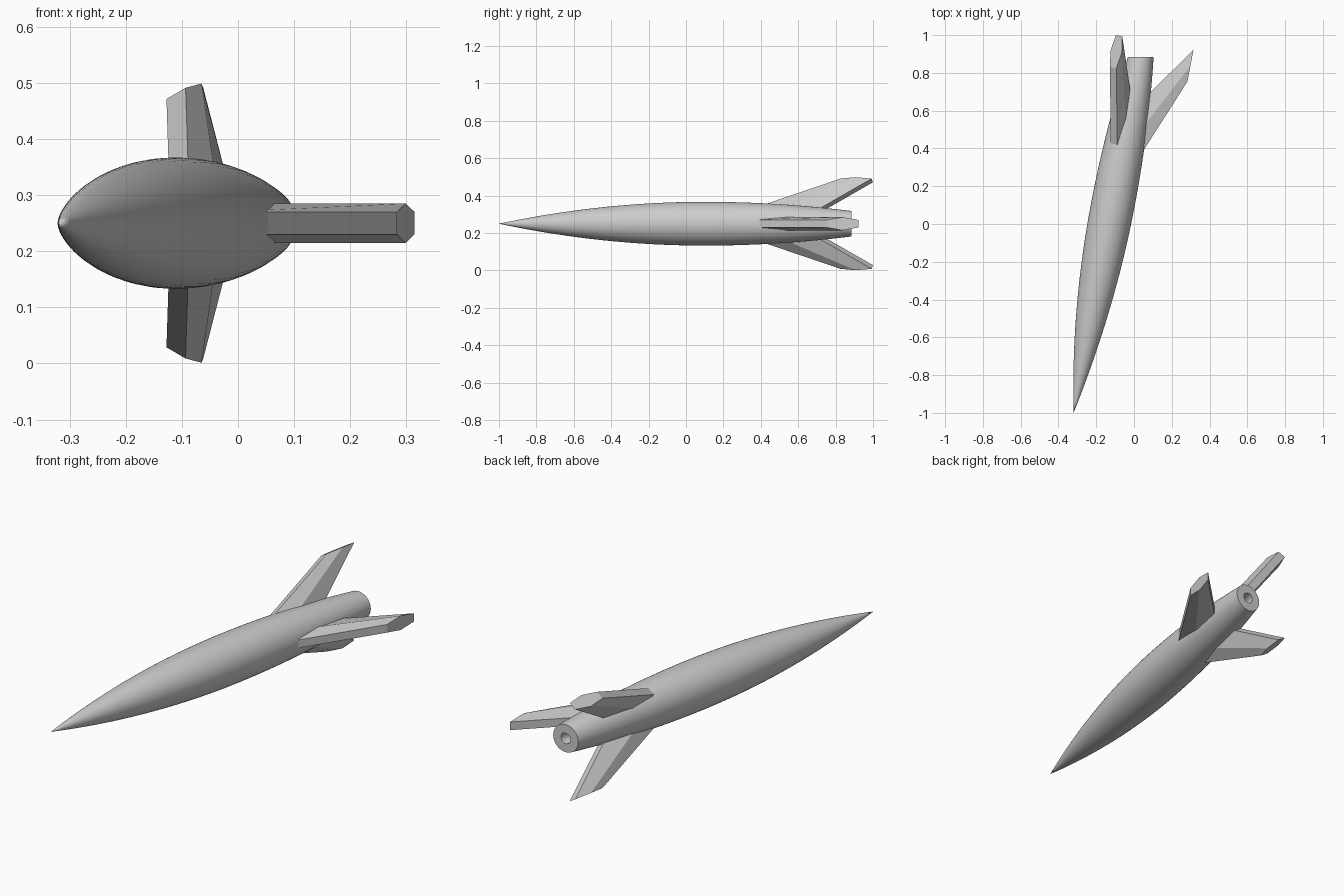
import bpy, bmesh, math
from mathutils import Vector, Matrix

if "Cube" in bpy.data.objects:
    bpy.data.objects.remove(bpy.data.objects["Cube"], do_unlink=True)

grey = bpy.data.materials.new("plain_grey")
grey.use_nodes = True
colour = (0.6, 0.6, 0.6, 1)
grey.diffuse_color = colour
grey.node_tree.nodes["Principled BSDF"].inputs["Base Color"].default_value = colour

NOSE = Vector((-0.32, -1.0, 0.25))
TAIL = Vector((0.036, 0.885, 0.25))
AXIS = (TAIL - NOSE).normalized()
UP = Vector((0, 0, 1))
SIDE = AXIS.cross(UP)


def finish(name, bm):
    bmesh.ops.recalc_face_normals(bm, faces=bm.faces)
    mesh = bpy.data.meshes.new(name)
    bm.to_mesh(mesh)
    bm.free()
    mesh.materials.append(grey)
    obj = bpy.data.objects.new(name, mesh)
    bpy.context.collection.objects.link(obj)
    return obj


def hull_radius(y):
    if y < 0.1:
        return 0.117 * (1 - ((y - 0.1) / 1.1) ** 2)
    return 0.117 - 0.049 * ((y - 0.1) / 0.785) ** 2


def build_body(steps=36, sides=48):
    # Hull rings from nose to tail, then the recessed exhaust bore
    bm = bmesh.new()
    ys = [NOSE.y + (TAIL.y - NOSE.y) * i / steps for i in range(1, steps + 1)]
    profile = [(y, hull_radius(y)) for y in ys]
    profile += [(TAIL.y, 0.026), (TAIL.y - 0.08, 0.026)]
    tip = bm.verts.new(NOSE)
    previous = None
    for y, radius in profile:
        centre = NOSE.lerp(TAIL, (y - NOSE.y) / (TAIL.y - NOSE.y))
        ring = []
        for k in range(sides):
            a = math.tau * k / sides
            ring.append(bm.verts.new(centre + radius * Vector((math.cos(a), 0, math.sin(a)))))
        for k in range(sides):
            n = (k + 1) % sides
            if previous:
                bm.faces.new((previous[k], previous[n], ring[n], ring[k]))
            else:
                bm.faces.new((tip, ring[n], ring[k]))
        previous = ring
    bm.faces.new(previous)
    body = finish("body", bm)
    bpy.ops.object.select_all(action="DESELECT")
    body.select_set(True)
    bpy.context.view_layer.objects.active = body
    bpy.ops.object.shade_smooth_by_angle(angle=math.radians(35))


def build_fin(name, degrees):
    # Swept fin with a six-sided section, thickest at mid chord
    turn = Matrix.Rotation(math.radians(degrees), 3, AXIS)
    out, across = turn @ SIDE, turn @ UP
    bm = bmesh.new()
    rings = []
    for reach, lead, trail in ((0.05, 1.294, 1.693), (0.267, 1.836, 2.006)):
        mid = (lead + trail) / 2
        section = [(lead, 0.02), (mid, 0.035), (trail, 0.02)]
        section += [(t, -w) for t, w in reversed(section)]
        rings.append([bm.verts.new(NOSE + AXIS * t + out * reach + across * w)
                      for t, w in section])
    root, end = rings
    for k in range(6):
        n = (k + 1) % 6
        bm.faces.new((root[k], root[n], end[n], end[k]))
    bm.faces.new(root)
    bm.faces.new(end)
    finish(name, bm)


build_body()
for fin_name, angle in (("left_fin", 0), ("upper_fin", 120), ("lower_fin", 240)):
    build_fin(fin_name, angle)
